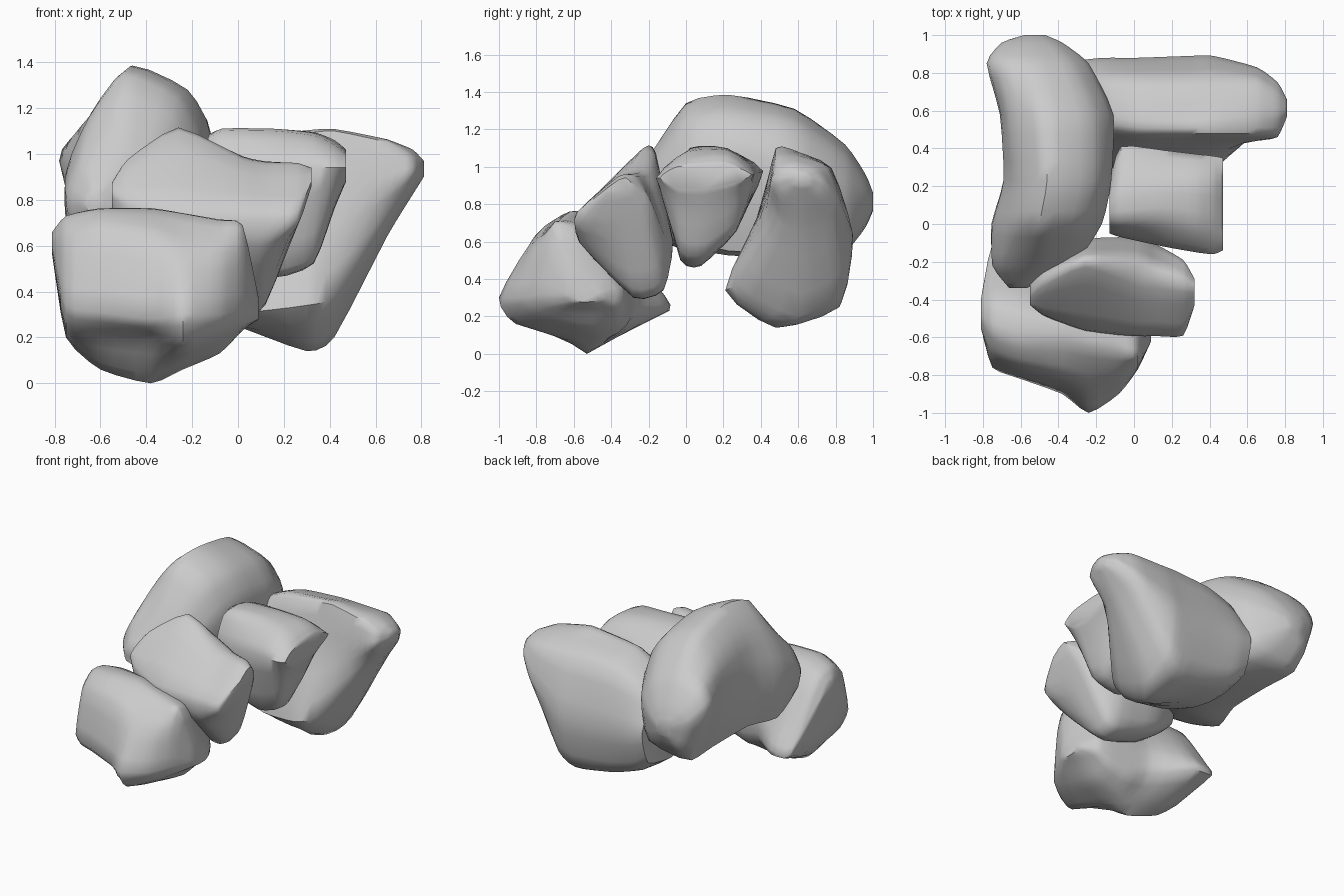
import bpy, bmesh, math
from mathutils import Vector

STEPS = 3


def spline(a, b, c, d, t):
    # Softened Catmull-Rom interpolation between b and c
    m1, m2 = (c - a) * 0.28, (d - b) * 0.28
    t2, t3 = t * t, t * t * t
    return (b * (2 * t3 - 3 * t2 + 1) + m1 * (t3 - 2 * t2 + t)
            + c * (3 * t2 - 2 * t3) + m2 * (t3 - t2))


def refine(pts, closed):
    n, out = len(pts), []
    get = (lambda i: pts[i % n]) if closed else (lambda i: pts[max(0, min(n - 1, i))])
    for i in range(n if closed else n - 1):
        for k in range(STEPS):
            out.append(spline(get(i - 1), get(i), get(i + 1), get(i + 2), k / STEPS))
    return out if closed else out + [pts[-1]]


def bone(name, axis, stations):
    """Loft closed sections placed along the x or y axis."""
    rings = []
    for s, sec in stations:
        pts = [Vector((s, a, b)) if axis == 'x' else Vector((a, s, b)) for a, b in sec]
        rings.append(refine(pts, True))
    columns = [refine(list(col), False) for col in zip(*rings)]
    bm = bmesh.new()
    grid = [[bm.verts.new(p) for p in col] for col in columns]
    n, m = len(grid), len(grid[0])
    for i in range(n):
        for j in range(m - 1):
            k = (i + 1) % n
            bm.faces.new((grid[i][j], grid[k][j], grid[k][j + 1], grid[i][j + 1]))
    bm.faces.new([c[0] for c in grid])
    bm.faces.new([c[-1] for c in grid])
    bmesh.ops.recalc_face_normals(bm, faces=bm.faces)
    mesh = bpy.data.meshes.new(name)
    bm.to_mesh(mesh)
    bm.free()
    ob = bpy.data.objects.new(name, mesh)
    bpy.context.collection.objects.link(ob)
    bpy.ops.object.select_all(action='DESELECT')
    ob.select_set(True)
    bpy.context.view_layer.objects.active = ob
    bpy.ops.object.shade_smooth_by_angle(angle=math.radians(50))


# Big arched bone: (x, z) sections along y, hollow on its -x face
bone("arched_bone", 'y', [
    (-.34, [(-.66, .79), (-.63, .83), (-.60, .83), (-.58, .80), (-.57, .76), (-.60, .72), (-.65, .74)]),
    (-.22, [(-.75, .82), (-.67, .98), (-.50, 1.02), (-.38, .96), (-.32, .82), (-.48, .65), (-.71, .66)]),
    (.00, [(-.75, .92), (-.65, 1.16), (-.50, 1.34), (-.27, 1.24), (-.17, 1.0), (-.28, .61), (-.72, .56)]),
    (.23, [(-.69, .94), (-.62, 1.20), (-.46, 1.385), (-.22, 1.28), (-.12, 1.08), (-.20, .55), (-.65, .57)]),
    (.58, [(-.71, .92), (-.66, 1.15), (-.48, 1.31), (-.23, 1.23), (-.11, 1.02), (-.18, .55), (-.62, .55)]),
    (.85, [(-.78, .97), (-.70, 1.09), (-.52, 1.12), (-.34, 1.06), (-.24, .90), (-.30, .61), (-.64, .56)]),
    (.96, [(-.70, .88), (-.64, .95), (-.54, .96), (-.44, .93), (-.38, .85), (-.43, .71), (-.62, .68)]),
    (1.0, [(-.58, .83), (-.56, .86), (-.53, .86), (-.50, .85), (-.47, .82), (-.49, .77), (-.55, .77)]),
])

# Tall wedge bone at the back: (y, z) sections along x
bone("back_wedge_bone", 'x', [
    (-.26, [(.56, .84), (.62, .88), (.76, .86), (.87, .65), (.80, .42), (.54, .36), (.40, .42), (.45, .6)]),
    (-.16, [(.51, .96), (.60, .98), (.77, .92), (.88, .63), (.80, .34), (.50, .29), (.31, .36), (.38, .66)]),
    (0.02, [(.48, 1.05), (.58, 1.06), (.77, .98), (.88, .62), (.80, .28), (.50, .24), (.26, .31), (.37, .7)]),
    (.30, [(.48, 1.09), (.58, 1.08), (.77, 1.0), (.89, .62), (.82, .25), (.48, .14), (.21, .34), (.39, .75)]),
    (.42, [(.48, 1.10), (.60, 1.08), (.78, .99), (.89, .65), (.84, .34), (.60, .20), (.28, .38), (.41, .8)]),
    (.65, [(.48, 1.05), (.60, 1.06), (.76, 1.0), (.83, .80), (.78, .70), (.62, .64), (.50, .70), (.44, .85)]),
    (.76, [(.49, .99), (.58, 1.02), (.69, .99), (.75, .91), (.72, .84), (.62, .82), (.51, .85), (.46, .92)]),
    (.81, [(.58, .96), (.60, .97), (.64, .96), (.66, .94), (.65, .91), (.62, .90), (.59, .91), (.57, .94)]),
])

# Small keystone bone in the middle
bone("middle_keystone_bone", 'x', [
    (-.13, [(.02, 1.06), (.14, 1.08), (.22, .98), (.18, .80), (.10, .72), (.0, .74), (-.05, .92)]),
    (-.07, [(.02, 1.10), (.20, 1.10), (.41, .98), (.27, .72), (.10, .56), (-.02, .58), (-.07, .90)]),
    (.16, [(.03, 1.10), (.22, 1.10), (.39, .97), (.27, .66), (.08, .47), (-.03, .50), (-.12, .93)]),
    (.33, [(.00, 1.08), (.22, 1.09), (.37, .97), (.27, .67), (.10, .53), (-.03, .55), (-.15, .94)]),
    (.42, [(-.02, 1.04), (.22, 1.06), (.36, .96), (.26, .83), (.10, .76), (-.04, .78), (-.16, .94)]),
    (.47, [(-.05, 1.0), (.20, 1.02), (.35, .96), (.26, .91), (.10, .88), (-.04, .88), (-.14, .94)]),
])

# Tilted block bone
bone("tilted_block_bone", 'x', [
    (-.55, [(-.43, .83), (-.38, .87), (-.34, .87), (-.29, .79), (-.28, .74), (-.33, .73), (-.41, .77)]),
    (-.48, [(-.48, .80), (-.33, .97), (-.26, .95), (-.17, .70), (-.19, .57), (-.32, .56), (-.46, .68)]),
    (-.26, [(-.56, .76), (-.23, 1.10), (-.16, 1.07), (-.08, .62), (-.12, .42), (-.30, .40), (-.53, .60)]),
    (.02, [(-.58, .76), (-.33, .97), (-.18, .97), (-.07, .60), (-.12, .34), (-.28, .30), (-.57, .60)]),
    (.12, [(-.58, .76), (-.34, .95), (-.22, .95), (-.11, .62), (-.14, .38), (-.29, .35), (-.57, .60)]),
    (.26, [(-.58, .76), (-.36, .95), (-.27, .95), (-.19, .82), (-.22, .72), (-.34, .69), (-.57, .69)]),
    (.32, [(-.43, .88), (-.36, .93), (-.32, .94), (-.29, .91), (-.30, .88), (-.36, .86), (-.42, .86)]),
])

# Front cube-like bone with an underside ridge, groove and rear spur
bone("front_cube_bone", 'x', [
    (-.81, [(-.55, .63), (-.50, .66), (-.45, .65), (-.40, .60), (-.40, .56), (-.45, .56), (-.51, .57), (-.55, .59)]),
    (-.75, [(-.69, .63), (-.57, .73), (-.40, .69), (-.16, .35), (-.11, .25), (-.40, .20), (-.66, .24), (-.76, .34)]),
    (-.60, [(-.75, .66), (-.62, .76), (-.44, .73), (-.15, .36), (-.10, .23), (-.48, .06), (-.68, .20), (-.82, .31)]),
    (-.38, [(-.80, .64), (-.62, .76), (-.48, .73), (-.28, .40), (-.28, .20), (-.53, .00), (-.74, .19), (-.90, .28)]),
    (-.24, [(-.84, .58), (-.65, .74), (-.50, .70), (-.30, .40), (-.32, .15), (-.50, .06), (-.91, .16), (-1.0, .30)]),
    (-.08, [(-.82, .57), (-.68, .71), (-.52, .68), (-.32, .38), (-.34, .19), (-.50, .13), (-.81, .21), (-.90, .30)]),
    (.02, [(-.75, .56), (-.70, .69), (-.58, .65), (-.35, .36), (-.36, .25), (-.50, .23), (-.70, .25), (-.77, .32)]),
    (.09, [(-.62, .35), (-.60, .37), (-.56, .37), (-.46, .33), (-.46, .30), (-.50, .28), (-.58, .28), (-.62, .31)]),
])
